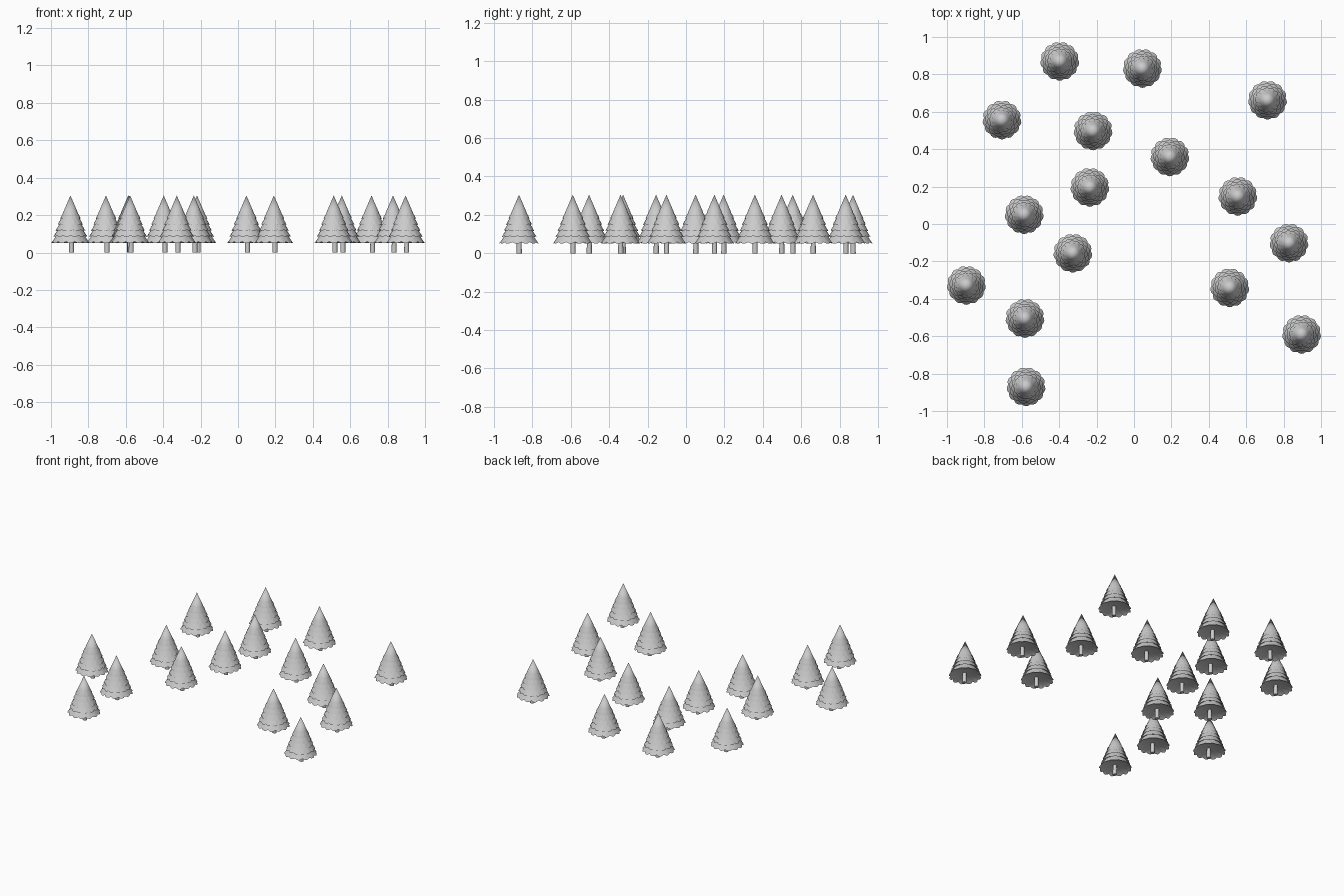
import bpy, bmesh
from math import sin, cos, pi

if "Cube" in bpy.data.objects:
    bpy.data.objects.remove(bpy.data.objects["Cube"])

LOBES, PER = 13, 4
N = LOBES * PER

# (bottom height, bottom radius) of each foliage tier, top to bottom
TIERS = [(0.212, 0.040), (0.180, 0.055), (0.148, 0.068),
         (0.116, 0.080), (0.084, 0.092), (0.050, 0.104)]

# tree positions on the ground
SPOTS = [(-0.397, 0.870), (0.045, 0.832), (0.714, 0.662), (-0.706, 0.556),
         (-0.219, 0.498), (0.192, 0.359), (-0.236, 0.196), (0.555, 0.148),
         (-0.587, 0.050), (-0.327, -0.156), (0.829, -0.102), (-0.896, -0.328),
         (0.512, -0.341), (-0.583, -0.505), (0.896, -0.590), (-0.577, -0.870)]


def ring(bm, r, z, phase=0.0, wave_r=0.0, wave_z=0.0):
    """Ring of vertices; waves pull the notches between lobes in and up."""
    verts = []
    for i in range(N):
        a = 2 * pi * i / N + phase
        notch = 1 - abs(sin(pi * i / PER))
        rr = r * (1 - wave_r * notch)
        verts.append(bm.verts.new((rr * cos(a), rr * sin(a), z + wave_z * notch)))
    return verts


def bridge(bm, a, b):
    for i in range(N):
        j = (i + 1) % N
        bm.faces.new((a[i], a[j], b[j], b[i]))


def cap(bm, loop, z):
    tip = bm.verts.new((0, 0, z))
    for i in range(N):
        bm.faces.new((loop[i], loop[(i + 1) % N], tip))


def foliage_mesh():
    bm = bmesh.new()
    for k, (z, r) in enumerate(TIERS):
        ph = k * pi / LOBES * 0.9
        wave = 0.0 if k == 0 else 0.07
        lip = ring(bm, r, z, ph, wave, 0.08 * r if k else 0)
        # hollow underside
        inner = ring(bm, r * 0.78, z + 0.014, ph)
        bridge(bm, inner, lip)
        cap(bm, inner, z + 0.018)
        # outer skirt, tucked under the tier above
        if k == 0:
            cap(bm, lip, 0.305)
        else:
            pz, pr = TIERS[k - 1]
            mid = ring(bm, r * 0.91, z + 0.013, ph, wave * 0.4)
            top = ring(bm, pr * 0.78, pz + 0.013, ph)
            bridge(bm, lip, mid)
            bridge(bm, mid, top)
    bmesh.ops.recalc_face_normals(bm, faces=bm.faces)
    me = bpy.data.meshes.new("foliage")
    bm.to_mesh(me)
    bm.free()
    return me


def trunk_mesh():
    bm = bmesh.new()
    bmesh.ops.create_cone(bm, cap_ends=True, segments=12, radius1=0.0135,
                          radius2=0.0125, depth=0.08)
    bmesh.ops.translate(bm, verts=bm.verts, vec=(0, 0, 0.04))
    me = bpy.data.meshes.new("trunk")
    bm.to_mesh(me)
    bm.free()
    return me


def place(name, me, loc):
    ob = bpy.data.objects.new(name, me)
    ob.location = loc
    bpy.context.collection.objects.link(ob)
    return ob


leaves, stem = foliage_mesh(), trunk_mesh()
for n, (x, y) in enumerate(SPOTS, 1):
    f = place(f"foliage_{n:02d}", leaves, (x, y, 0))
    t = place(f"trunk_{n:02d}", stem, (x + 0.006, y + 0.001, 0))
    if n == 1:
        # meshes are shared, so shading one tree shades all
        for ob in (f, t):
            ob.select_set(True)
        bpy.context.view_layer.objects.active = f
        bpy.ops.object.shade_smooth_by_angle(angle=pi / 6)
        for ob in (f, t):
            ob.select_set(False)
